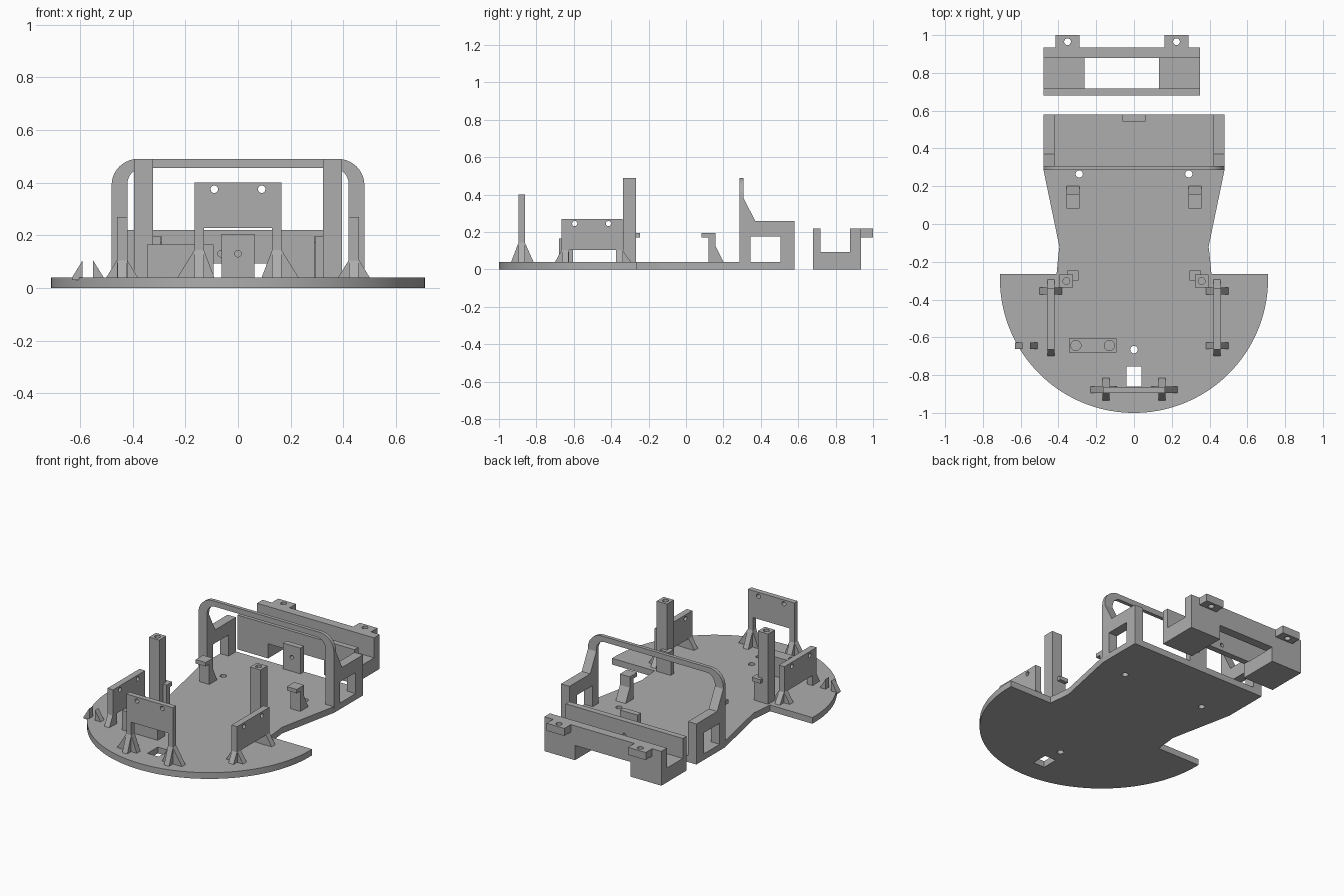
import bpy, bmesh, math

cube = bpy.data.objects.get("Cube")
if cube:
    bpy.data.objects.remove(cube, do_unlink=True)

grey = bpy.data.materials.new("plain grey")
grey.use_nodes = True
COLOUR = (0.42, 0.42, 0.42, 1)
grey.diffuse_color = COLOUR
grey.node_tree.nodes["Principled BSDF"].inputs["Base Color"].default_value = COLOUR
TOP = 0.04    # top of the base plate
SINK = 0.03   # parts on the plate start slightly inside it


def prism(name, pts, axis, lo, hi):
    """Extrude a 2D outline along an axis; the outline uses the other two axes in order."""
    place = {"x": lambda a, b: (lo, a, b),
             "y": lambda a, b: (a, lo, b),
             "z": lambda a, b: (a, b, lo)}[axis]
    bm = bmesh.new()
    face = bm.faces.new([bm.verts.new(place(a, b)) for a, b in pts])
    new = bmesh.ops.extrude_face_region(bm, geom=[face])["geom"]
    move = [hi - lo if c == axis else 0 for c in "xyz"]
    bmesh.ops.translate(bm, vec=move, verts=[g for g in new if isinstance(g, bmesh.types.BMVert)])
    bmesh.ops.recalc_face_normals(bm, faces=bm.faces)
    mesh = bpy.data.meshes.new(name)
    bm.to_mesh(mesh)
    bm.free()
    mesh.materials.append(grey)
    ob = bpy.data.objects.new(name, mesh)
    bpy.context.collection.objects.link(ob)
    return ob


def box(name, x, y, z):
    x, y = sorted(x), sorted(y)
    return prism(name, [(x[0], y[0]), (x[1], y[0]), (x[1], y[1]), (x[0], y[1])], "z", *z)


def rod(axis, a, b, r, lo, hi):
    turn = [math.tau * i / 24 for i in range(24)]
    return prism("cutter", [(a + r * math.cos(t), b + r * math.sin(t)) for t in turn], axis, lo, hi)


def cut(ob, *cutters):
    """Subtract each cutter, then remove it."""
    for c in cutters:
        c.hide_render = True
        mod = ob.modifiers.new("cut", "BOOLEAN")
        mod.operation, mod.solver, mod.object = "DIFFERENCE", "EXACT", c
        bpy.context.view_layer.objects.active = ob
        bpy.ops.object.modifier_apply(modifier=mod.name)
        bpy.data.objects.remove(c, do_unlink=True)
    return ob


def smooth(ob):
    bpy.ops.object.select_all(action="DESELECT")
    ob.select_set(True)
    bpy.context.view_layer.objects.active = ob
    bpy.ops.object.shade_smooth_by_angle(angle=math.radians(25))


def wedge(name, axis, start, out, mid, height, half=0.018):
    """Triangular foot brace, tall at start and sloping down to out."""
    pts = [(start, SINK), (out, SINK), (out, TOP), (start, height)]
    return prism(name, pts, axis, mid - half, mid + half)


# Base plate: half disc in front, waisted tail behind
arc = [math.pi + math.pi * i / 72 for i in range(73)]
tail = [(0.71, -0.265), (0.41, -0.265), (0.40, -0.16), (0.395, -0.12), (0.48, 0.29), (0.48, 0.58)]
outline = [(0.71 * math.cos(t), -0.29 + 0.71 * math.sin(t)) for t in arc]
outline += tail + [(-x, y) for x, y in reversed(tail)]
base = prism("base_plate", outline, "z", 0, TOP)
cut(base, box("cutter", (-0.04, 0.04), (-0.86, -0.755), (-1, 1)),
    rod("z", 0, -0.665, 0.02, -1, 1),
    rod("z", -0.29, 0.265, 0.019, -1, 1), rod("z", 0.29, 0.265, 0.019, -1, 1))
smooth(base)

# Front sensor plate on two braced legs
front = box("front_plate", (-0.165, 0.165), (-0.895, -0.862), (SINK, 0.40))
cut(front, box("cutter", (-0.13, 0.13), (-1, -0.8), (TOP, 0.228)),
    rod("y", -0.09, 0.375, 0.014, -1, -0.8), rod("y", 0.09, 0.375, 0.014, -1, -0.8))

for side, s in (("left", 1), ("right", -1)):
    # Braces of the front plate legs
    wedge(f"front_brace_side_{side}", "y", s * 0.165, s * 0.23, -0.878, 0.145)
    wedge(f"front_brace_inner_{side}", "y", s * 0.13, s * 0.09, -0.878, 0.145)
    wedge(f"front_brace_fore_{side}", "x", -0.895, -0.935, s * 0.148, 0.145)
    wedge(f"front_brace_aft_{side}", "x", -0.862, -0.815, s * 0.148, 0.145)

    # Side sensor plate with its legs and braces
    plate = box(f"side_plate_{side}", (s * 0.42, s * 0.46), (-0.665, -0.34), (SINK, 0.27))
    cut(plate, box("cutter", (s * 0.3, s * 0.6), (-0.625, -0.375), (TOP, 0.105)),
        rod("x", -0.595, 0.245, 0.014, -0.6, 0.6), rod("x", -0.415, 0.245, 0.014, -0.6, 0.6))
    wedge(f"side_brace_fore_{side}", "x", -0.665, -0.70, s * 0.44, 0.105)
    wedge(f"side_brace_aft_{side}", "x", -0.34, -0.295, s * 0.44, 0.105)
    for n, y in (("rear", -0.355), ("front", -0.645)):
        # The front pair on the right side stands apart from its plate
        shift = -0.13 if s < 0 and n == "front" else 0
        wedge(f"side_brace_outer_{n}_{side}", "y", s * 0.46 + shift, s * 0.50 + shift, y, 0.105)
        wedge(f"side_brace_inner_{n}_{side}", "y", s * 0.42 + shift, s * 0.38 + shift, y, 0.105)

    # Tall post with a screw hole, and the small lipped stand next to it
    post = box(f"post_{side}", (s * 0.322, s * 0.395), (-0.337, -0.267), (SINK, 0.49))
    cut(post, rod("z", s * 0.358, -0.302, 0.018, 0.40, 0.6))
    box(f"post_stand_{side}", (s * 0.295, s * 0.355), (-0.30, -0.268), (SINK, 0.195))
    box(f"post_lip_{side}", (s * 0.295, s * 0.355), (-0.28, -0.245), (0.17, 0.195))

    # Hooked clip with a sloping back
    hook = [(0.12, SINK), (0.20, SINK), (0.20, TOP), (0.158, 0.125), (0.158, 0.195),
            (0.083, 0.195), (0.083, 0.17), (0.12, 0.17)]
    prism(f"hook_{side}", hook, "x", *sorted((s * 0.288, s * 0.358)))

    # Rear side wall with a window, rising into the hoop
    wall = [(0.285, SINK), (0.58, SINK), (0.58, 0.26), (0.37, 0.26), (0.308, 0.38), (0.285, 0.38)]
    wall = prism(f"rear_wall_{side}", wall, "x", *sorted((s * 0.42, s * 0.48)))
    cut(wall, box("cutter", (s * 0.3, s * 0.6), (0.345, 0.505), (TOP, 0.175)))

# Hoop over the rear deck
quarter = [math.pi / 2 * i / 10 for i in range(11)]


def arch(x, top, r):
    right = [(x - r + r * math.cos(t), top - r + r * math.sin(t)) for t in quarter]
    return right + [(-a, b) for a, b in reversed(right)]


hoop = prism("hoop", [(0.48, 0.36)] + arch(0.48, 0.49, 0.10) + [(-0.48, 0.36), (-0.42, 0.36)]
             + arch(0.42, 0.455, 0.06)[::-1] + [(0.42, 0.36)], "y", 0.285, 0.308)
smooth(hoop)

# Block with two round sockets
block = box("socket_block", (-0.345, -0.093), (-0.68, -0.605), (SINK, 0.165))
cut(block, rod("z", -0.308, -0.643, 0.027, 0.13, 0.3), rod("z", -0.13, -0.643, 0.027, 0.13, 0.3))

# Small upright tab at the rear edge
cut(box("rear_tab", (-0.062, 0.062), (0.543, 0.58), (SINK, 0.205)),
    rod("y", 0, 0.13, 0.012, 0.4, 0.65))

# Separate trough-shaped bracket behind, open in the middle underneath
trough = [(0.68, 0), (0.935, 0), (0.935, 0.22), (0.878, 0.22), (0.878, 0.092),
          (0.718, 0.092), (0.718, 0.22), (0.68, 0.22)]
bracket = prism("rear_bracket", trough, "x", -0.48, 0.35)
cut(bracket, box("cutter", (-0.263, 0.132), (0.6, 1.1), (-0.1, 0.094)),
    rod("y", -0.065, 0.13, 0.012, 0.6, 0.8))
for side, x in (("right", -0.352), ("left", 0.225)):
    ear = box(f"bracket_ear_{side}", (x - 0.063, x + 0.063), (0.93, 1.0), (0.172, 0.22))
    cut(ear, rod("z", x, 0.965, 0.018, 0, 1))
